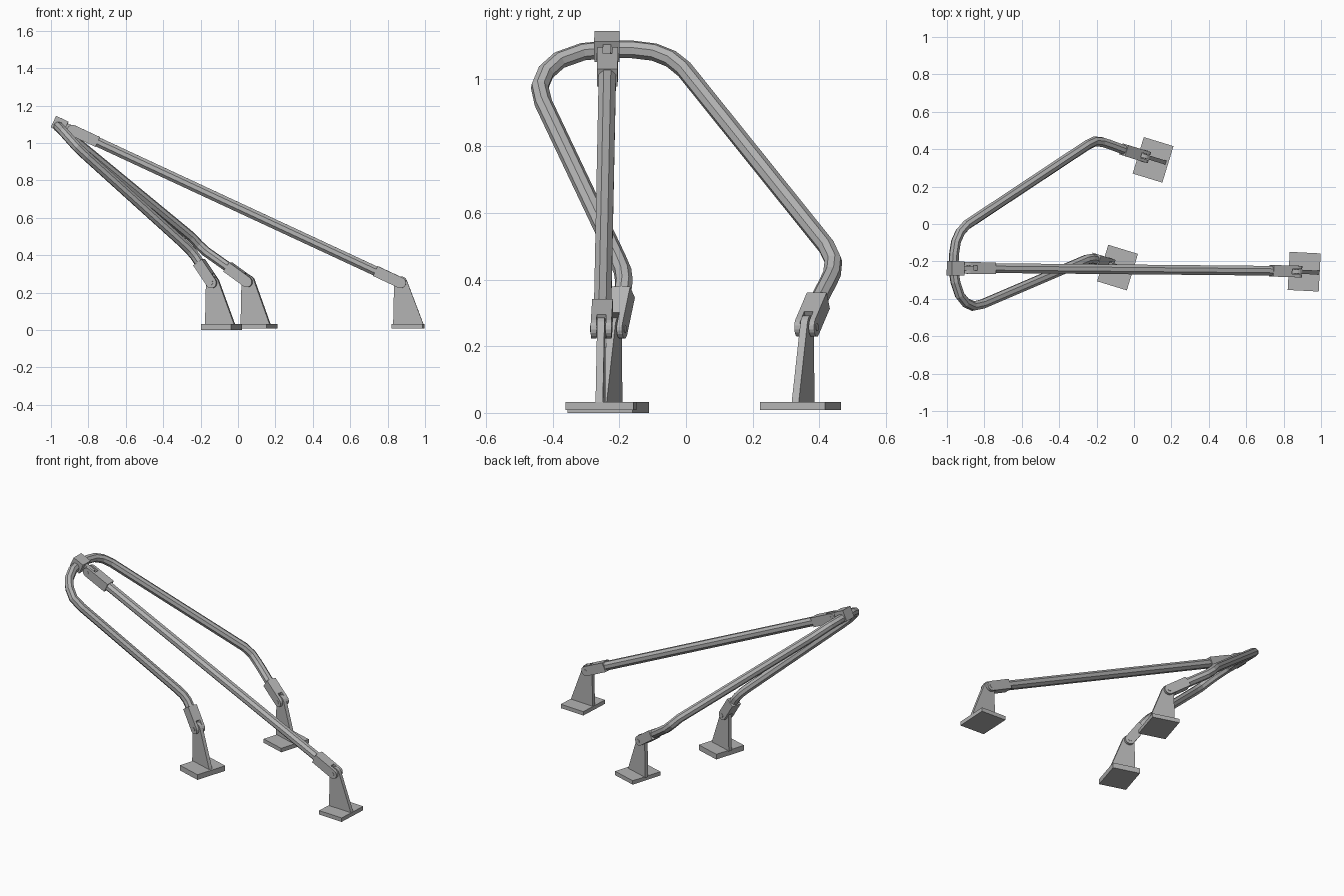
import bpy, bmesh, math
from mathutils import Vector, Matrix

if "Cube" in bpy.data.objects:
    bpy.data.objects.remove(bpy.data.objects["Cube"])

grey = bpy.data.materials.new("plain_grey")
grey.use_nodes = True
colour = (0.45, 0.45, 0.45, 1)
grey.diffuse_color = colour
grey.node_tree.nodes["Principled BSDF"].inputs["Base Color"].default_value = colour


def frame(origin, along):
    """Matrix with x along the direction, y level and sideways, z upward."""
    x = Vector(along).normalized()
    y = Vector((0, 0, 1)).cross(x).normalized()
    m = Matrix((x, y, x.cross(y))).transposed().to_4x4()
    return Matrix.Translation(origin) @ m


def prism(bm, outline, y0, y1, m):
    """Extrude an outline in the local xz plane from y0 to y1."""
    face = bm.faces.new([bm.verts.new(m @ Vector((x, y0, z))) for x, z in outline])
    new = bmesh.ops.extrude_face_region(bm, geom=[face])["geom"]
    shift = m.to_3x3() @ Vector((0, y1 - y0, 0))
    bmesh.ops.translate(bm, vec=shift, verts=[g for g in new if isinstance(g, bmesh.types.BMVert)])


def rect(x0, x1, z0, z1):
    return [(x0, z0), (x1, z0), (x1, z1), (x0, z1)]


def arc(r, start, end, n=8):
    steps = [math.radians(start + (end - start) * i / n) for i in range(n + 1)]
    return [(r * math.cos(a), r * math.sin(a)) for a in steps]


def finish(bm, name):
    bmesh.ops.recalc_face_normals(bm, faces=bm.faces)
    mesh = bpy.data.meshes.new(name)
    bm.to_mesh(mesh)
    bm.free()
    mesh.materials.append(grey)
    bpy.context.collection.objects.link(bpy.data.objects.new(name, mesh))


def tube(name, points, radius):
    """Eight-sided tube along a path."""
    curve = bpy.data.curves.new(name, "CURVE")
    curve.dimensions = "3D"
    curve.bevel_depth = radius
    curve.bevel_resolution = 2
    curve.use_fill_caps = True
    spline = curve.splines.new("POLY")
    spline.points.add(len(points) - 1)
    spline.use_smooth = False
    for p, co in zip(spline.points, points):
        p.co = (*co, 1)
        p.tilt = math.pi / 8
    obj = bpy.data.objects.new(name, curve)
    bpy.context.collection.objects.link(obj)
    bpy.ops.object.select_all(action="DESELECT")
    obj.select_set(True)
    bpy.context.view_layer.objects.active = obj
    bpy.ops.object.convert(target="MESH")
    obj.data.materials.clear()
    obj.data.materials.append(grey)


def clevis(name, pivot, end):
    """Tube socket with a rounded two-tine fork and a pin at the pivot."""
    along = Vector(end) - Vector(pivot)
    m = frame(pivot, along)
    h = 0.029
    bm = bmesh.new()
    prism(bm, rect(0.04, along.length, -h, h), -0.031, 0.031, m)
    tine = [(0.045, h)] + arc(h, 90, 270) + [(0.045, -h)]
    for side in (-1, 1):
        prism(bm, tine, side * 0.014, side * 0.031, m)
    prism(bm, arc(0.012, 0, 315, 7), -0.033, 0.033, m)
    finish(bm, name)


def foot(name, pivot, angle, plate, low=0.008):
    """Ground plate with an upright tapered fin reaching the pivot."""
    turn = Matrix.Rotation(math.radians(angle), 4, "Z")
    bm = bmesh.new()
    prism(bm, rect(-0.083, 0.083, low, 0.033), -0.102, 0.102,
          Matrix.Translation((*plate, 0)) @ turn)
    finish(bm, name + "_plate")
    bm = bmesh.new()
    floor = 0.03 - pivot[2]
    fin = [(-0.04, floor), (0.122, floor)] + arc(0.035, 20, 180)
    prism(bm, fin, -0.011, 0.011, Matrix.Translation(pivot) @ turn)
    finish(bm, name + "_fin")


# Pivots and socket ends
strut_low, strut_low_end = (0.87, -0.254, 0.252), (0.735, -0.25, 0.315)
strut_top, strut_top_end = (-0.885, -0.235, 1.068), (-0.75, -0.236, 1.005)
back_pivot, back_end = (0.055, 0.363, 0.257), (-0.055, 0.397, 0.337)
front_pivot, front_end = (-0.135, -0.213, 0.252), (-0.208, -0.19, 0.362)

# Feet
foot("strut_foot", strut_low, -3, (0.91, -0.255))
foot("back_foot", back_pivot, -17, (0.102, 0.343))
foot("front_foot", front_pivot, -17, (-0.088, -0.233), low=0.0)

# Fork sockets
clevis("strut_lower_socket", strut_low, strut_low_end)
clevis("strut_upper_socket", strut_top, strut_top_end)
clevis("back_socket", back_pivot, back_end)
clevis("front_socket", front_pivot, front_end)

# Long straight strut
tube("strut_tube", [strut_low_end, strut_top_end], 0.028)

# Bent hoop from the back foot over the top to the front foot
tube("hoop_tube", [
    back_end, (-0.13, 0.425, 0.39), (-0.17, 0.438, 0.418), (-0.21, 0.442, 0.455),
    (-0.25, 0.422, 0.498), (-0.895, -0.005, 1.03), (-0.93, -0.045, 1.062),
    (-0.952, -0.095, 1.082), (-0.962, -0.16, 1.09), (-0.965, -0.24, 1.09),
    (-0.955, -0.31, 1.083), (-0.932, -0.38, 1.058), (-0.9, -0.42, 1.022),
    (-0.86, -0.439, 0.977), (-0.81, -0.428, 0.93), (-0.29, -0.205, 0.46),
    (-0.255, -0.19, 0.425), (-0.23, -0.186, 0.395), front_end], 0.027)

# Clamp block around the hoop, with a tongue into the strut's upper fork
m = frame((-0.955, -0.237, 1.099), Vector(strut_top_end) - Vector(strut_top))
bm = bmesh.new()
prism(bm, rect(-0.035, 0.038, -0.034, 0.034), -0.038, 0.038, m)
prism(bm, rect(0.03, 0.1, -0.024, 0.024), -0.012, 0.012, m)
finish(bm, "hoop_clamp")
